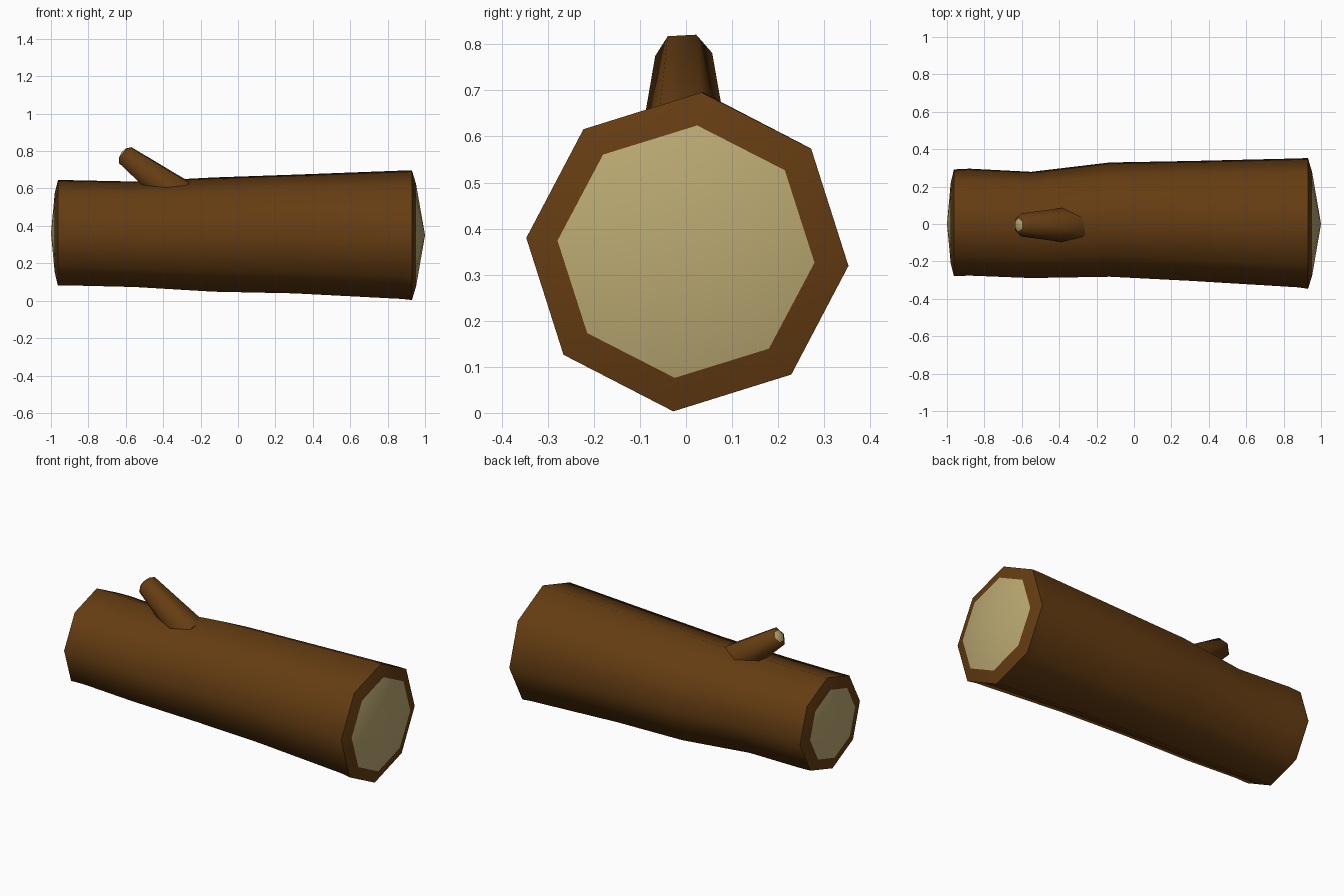
import bpy, bmesh, math
from mathutils import Vector

if "Cube" in bpy.data.objects:
    bpy.data.objects.remove(bpy.data.objects["Cube"])


def material(name, rgb):
    m = bpy.data.materials.new(name)
    m.use_nodes = True
    color = (*rgb, 1)
    m.diffuse_color = color
    bsdf = m.node_tree.nodes["Principled BSDF"]
    bsdf.inputs["Base Color"].default_value = color
    bsdf.inputs["Roughness"].default_value = 0.9
    return m


bark = material("bark brown", (0.13, 0.046, 0.006))
wood = material("cut wood tan", (0.5, 0.4, 0.17))


def loft(name, sides, turn, rings, u, v, start, end, cut_ends, sharp):
    """Skin rings of (centre, u radius, v radius); close both ends with a fan."""
    bm = bmesh.new()
    loops = []
    for centre, ru, rv in rings:
        angles = [turn + math.tau * i / sides for i in range(sides)]
        loops.append([bm.verts.new(centre + u * math.cos(a) * ru + v * math.sin(a) * rv)
                      for a in angles])
    for a, b in zip(loops, loops[1:]):
        for i in range(sides):
            j = (i + 1) % sides
            bm.faces.new((a[i], a[j], b[j], b[i]))
    for loop, tip, is_cut in ((loops[0], start, cut_ends[0]), (loops[-1], end, cut_ends[1])):
        apex = bm.verts.new(tip)
        for i in range(sides):
            f = bm.faces.new((loop[i], loop[(i + 1) % sides], apex))
            f.material_index = int(is_cut)
    bmesh.ops.recalc_face_normals(bm, faces=bm.faces)
    mesh = bpy.data.meshes.new(name)
    bm.to_mesh(mesh)
    bm.free()
    mesh.materials.append(bark)
    mesh.materials.append(wood)
    ob = bpy.data.objects.new(name, mesh)
    bpy.context.collection.objects.link(ob)
    bpy.ops.object.select_all(action="DESELECT")
    ob.select_set(True)
    bpy.context.view_layer.objects.active = ob
    bpy.ops.object.shade_smooth_by_angle(angle=math.radians(sharp))
    return ob


X, Y, Z = Vector((1, 0, 0)), Vector((0, 1, 0)), Vector((0, 0, 1))

# Log: x, lowest y, highest y, lowest z, highest z of each ring
spans = [(-0.98, -0.21, 0.22, 0.15, 0.575),
         (-0.963, -0.28, 0.293, 0.08, 0.645),
         (-0.88, -0.277, 0.297, 0.08, 0.645),
         (-0.55, -0.29, 0.28, 0.072, 0.638),
         (-0.13, -0.283, 0.33, 0.047, 0.66),
         (0.3, -0.305, 0.338, 0.038, 0.675),
         (0.88, -0.34, 0.352, 0.008, 0.697),
         (0.93, -0.348, 0.354, 0.002, 0.697),
         (0.952, -0.28, 0.28, 0.075, 0.625)]
rings = [(Vector((x, (y0 + y1) / 2, (z0 + z1) / 2)), (y1 - y0) / 2, (z1 - z0) / 2)
         for x, y0, y1, z0, z1 in spans]
loft("log", 8, math.radians(-5), rings, Y, Z,
     Vector((-1, 0, 0.36)), Vector((1, 0, 0.35)), (True, True), 62)

# Branch stub: leans back along the log and sinks into it
tip = Vector((-0.603, -0.005, 0.778))
axis = Vector((0.796, 0, -0.605))
side = Vector((0.605, 0, 0.796))
stub = [(tip - axis * 0.018, 0.035, 0.035),
        (tip, 0.062, 0.06),
        (tip + axis * 0.36, 0.1, 0.105)]
loft("branch_stub", 6, math.radians(4), stub, Y, side,
     tip - axis * 0.025, tip + axis * 0.38, (True, False), 65)
